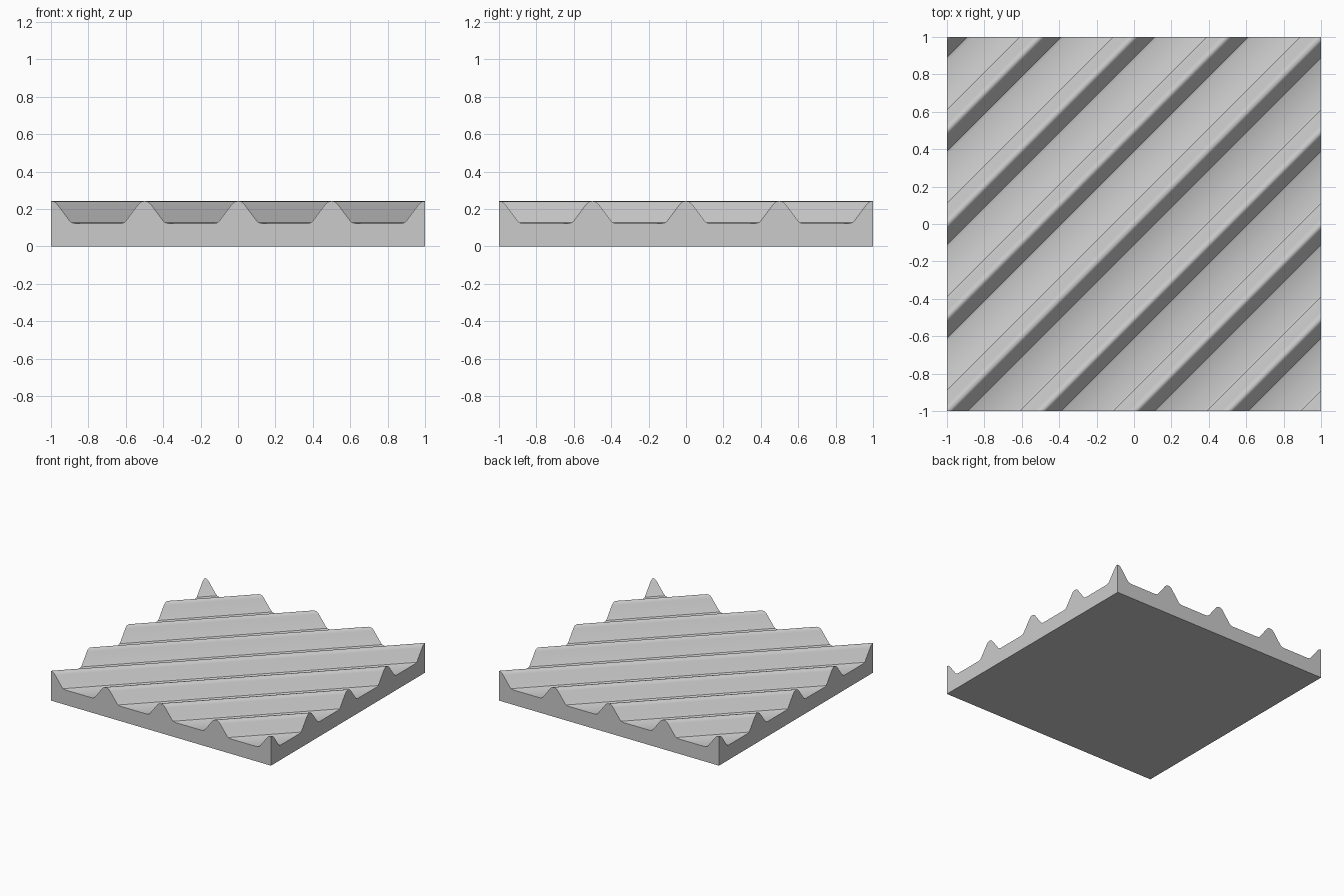
import bpy
import bmesh

if "Cube" in bpy.data.objects:
    bpy.data.objects.remove(bpy.data.objects["Cube"], do_unlink=True)

HALF, PITCH, OVER = 1.0, 0.5, 1.2

# Plain grey finish
grey = bpy.data.materials.new("plain_grey")
grey.use_nodes = True
colour = (0.6, 0.6, 0.6, 1)
grey.diffuse_color = colour
grey.node_tree.nodes["Principled BSDF"].inputs["Base Color"].default_value = colour

# Half of one rounded rib: offset from crest, height
rib = [(0, 0.242), (0.014, 0.24), (0.026, 0.233), (0.038, 0.219),
       (0.098, 0.139), (0.11, 0.127), (0.13, 0.122)]
full_rib = [(-x, z) for x, z in reversed(rib[1:])] + rib

# Cross-section: repeated ribs on a flat base
section = [(i * PITCH + x, z) for i in range(-6, 7) for x, z in full_rib]
section += [(section[-1][0], 0), (section[0][0], 0)]

# Sweep the section diagonally across the slab
bm = bmesh.new()
rings = [[bm.verts.new((x + y, y, z)) for x, z in section] for y in (-OVER, OVER)]
bm.faces.new(rings[0])
bm.faces.new(rings[1])
count = len(section)
for i in range(count):
    j = (i + 1) % count
    bm.faces.new((rings[0][i], rings[0][j], rings[1][j], rings[1][i]))

# Trim the sweep to a square and close each cut side
for axis in (1, 0):
    for sign in (-1, 1):
        normal = [0, 0, 0]
        normal[axis] = sign
        cut = bmesh.ops.bisect_plane(
            bm, geom=bm.verts[:] + bm.edges[:] + bm.faces[:], dist=1e-5,
            plane_co=[n * HALF for n in normal], plane_no=normal, clear_outer=True)
        rim = [e for e in bm.edges if e.is_boundary]
        bmesh.ops.contextual_create(bm, geom=rim)
bmesh.ops.recalc_face_normals(bm, faces=bm.faces[:])

mesh = bpy.data.meshes.new("ribbed_slab")
bm.to_mesh(mesh)
bm.free()
mesh.materials.append(grey)
slab = bpy.data.objects.new("ribbed_slab", mesh)
bpy.context.collection.objects.link(slab)

# Soft rib crests with sharp slab borders
bpy.context.view_layer.objects.active = slab
slab.select_set(True)
bpy.ops.object.shade_smooth_by_angle(angle=0.5)
